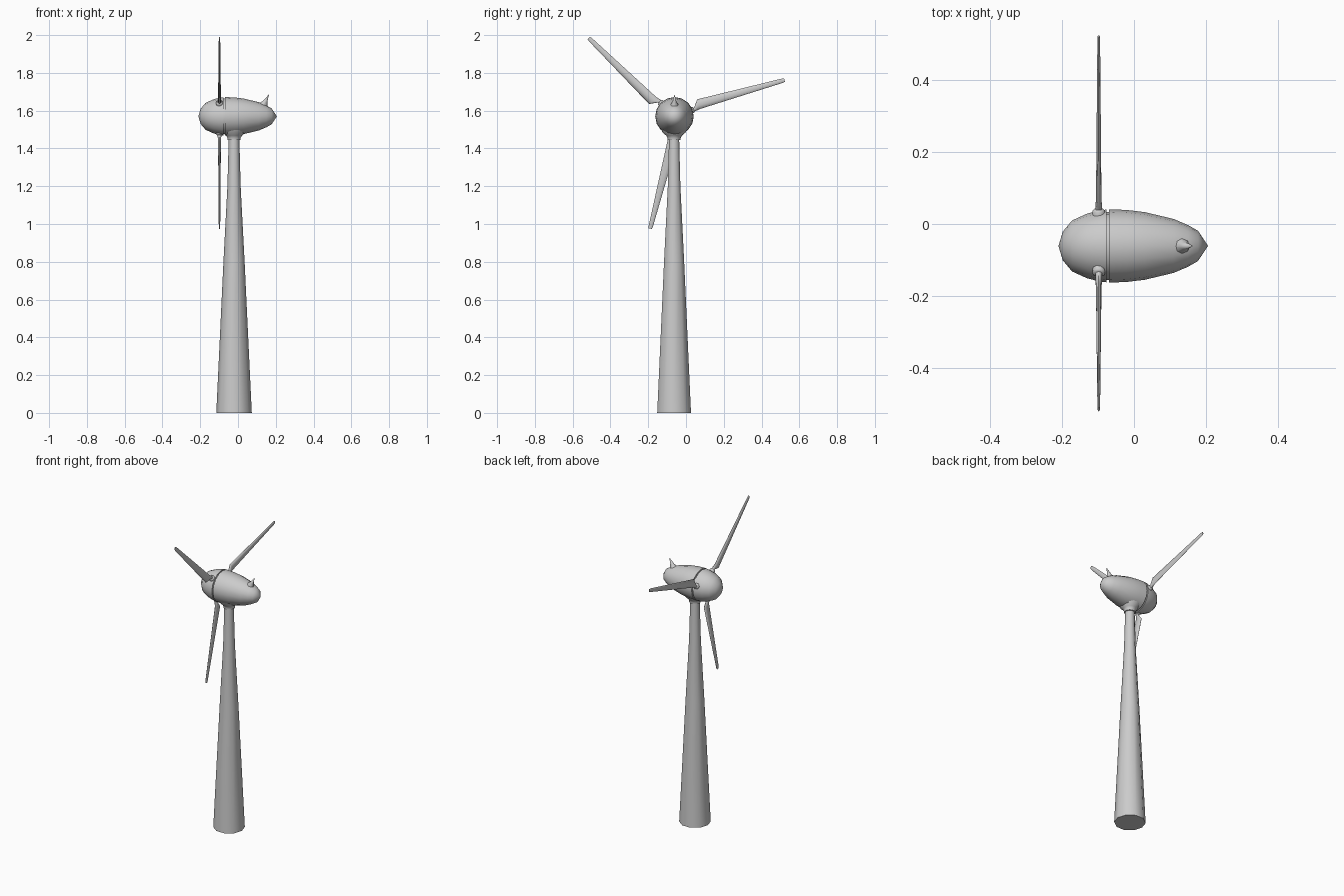
import bpy, bmesh
from math import radians, sin, cos, tau
from mathutils import Matrix, Vector

if "Cube" in bpy.data.objects:
    bpy.data.objects.remove(bpy.data.objects["Cube"])

CY = -0.061                      # shared axis of tower and nacelle in y
HUB_Z = 1.574


def loft(name, rings, matrix, sharp=50):
    """Skin a list of equal-length rings, cap both ends."""
    bm = bmesh.new()
    loops = [[bm.verts.new(p) for p in ring] for ring in rings]
    n = len(loops[0])
    for a, b in zip(loops, loops[1:]):
        for i in range(n):
            j = (i + 1) % n
            bm.faces.new((a[i], a[j], b[j], b[i]))
    bm.faces.new(loops[0][::-1])
    bm.faces.new(loops[-1])
    bmesh.ops.remove_doubles(bm, verts=bm.verts, dist=1e-5)
    bmesh.ops.transform(bm, matrix=matrix, verts=bm.verts)
    bmesh.ops.recalc_face_normals(bm, faces=bm.faces)
    me = bpy.data.meshes.new(name)
    bm.to_mesh(me)
    bm.free()
    me.shade_smooth()
    me.set_sharp_from_angle(angle=radians(sharp))
    ob = bpy.data.objects.new(name, me)
    bpy.context.collection.objects.link(ob)
    return ob


def turned(name, profile, n, matrix, sharp=50):
    """Turned part from (radius, height) points."""
    rings = [[Vector((max(r, 1e-6) * cos(tau * i / n), max(r, 1e-6) * sin(tau * i / n), h))
              for i in range(n)] for r, h in profile]
    return loft(name, rings, matrix, sharp)


# Tower and the flared neck under the nacelle
at_tower = Matrix.Translation((-0.021, CY - 0.002, 0))
turned("tower", [(0.094, 0), (0.056, 0.8), (0.035, 1.2), (0.028, 1.46)], 10, at_tower)
turned("tower_neck", [(0.035, 1.444), (0.035, 1.456), (0.042, 1.468),
                      (0.062, 1.486), (0.07, 1.51)], 16, at_tower)

# Hub, groove ring and nacelle body, turned along x
along_x = Matrix.Translation((0, CY, HUB_Z - 0.004)) @ Matrix.Rotation(radians(90), 4, 'Y')
turned("hub", [(0, -0.21), (0.04, -0.198), (0.071, -0.172), (0.09, -0.13),
               (0.099, -0.095), (0.101, -0.077)], 16, along_x)
turned("groove_ring", [(0.094, -0.082), (0.094, -0.064)], 16, along_x)
turned("nacelle", [(0.102, -0.069), (0.1, -0.02), (0.094, 0.03), (0.075, 0.11),
                   (0.058, 0.15), (0.042, 0.178), (0, 0.206)], 16, along_x)

# Small spike on the tail, leaning backwards
base = [Vector((0.128 + 0.027 * cos(tau * i / 8), 0.026 * sin(tau * i / 8),
                0.052 - 0.010 * cos(tau * i / 8))) for i in range(8)]
waist = [Vector((0.143 + 0.013 * cos(tau * i / 8), 0.010 * sin(tau * i / 8), 0.08))
         for i in range(8)]
tip = [Vector((0.164, 0, 0.116))] * 8
loft("tail_spike", [base, waist, tip], Matrix.Translation((0, CY, HUB_Z - 0.004)))

# Blades: local z is radial, y is chordwise, x is thickness
# station: (radial position, chord start, chord end, thickness)
stations = [(0.08, -0.011, 0.011, 0.022), (0.112, -0.010, 0.010, 0.02),
            (0.14, -0.006, 0.047, 0.016), (0.60, -0.002, 0.021, 0.008),
            (0.612, 0.000, 0.018, 0.006)]
blade_rings = [[Vector((t / 2 * sin(tau * i / 10),
                        (a + b) / 2 + (a - b) / 2 * cos(tau * i / 10), r))
                for i in range(10)] for r, a, b, t in stations]
for k in range(3):
    angle = radians(17 + 120 * k)
    radial = Vector((0, cos(angle), sin(angle)))
    tangent = Vector((0, -sin(angle), cos(angle)))
    m = Matrix((Vector((1, 0, 0)), tangent, radial)).transposed().to_4x4()
    m.translation = (-0.098, CY, HUB_Z)
    loft(f"blade_{k + 1}", blade_rings, m)
    # Collar where the blade meets the hub
    turned(f"blade_collar_{k + 1}", [(0.018, 0.08), (0.018, 0.102), (0.013, 0.107)], 10, m)
